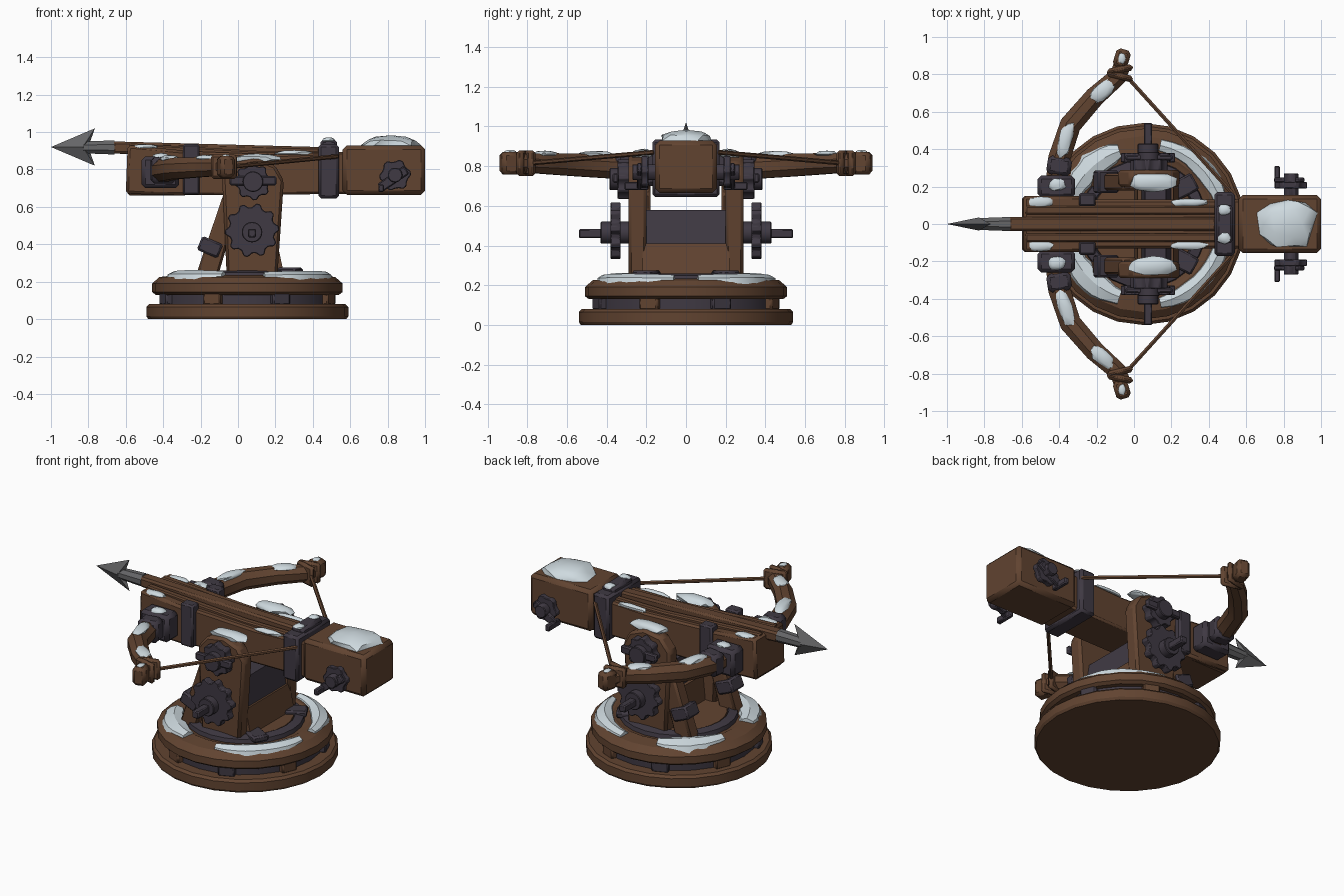
import bpy, bmesh, math, random
from mathutils import Vector, Matrix

random.seed(4)
if "Cube" in bpy.data.objects:
    bpy.data.objects.remove(bpy.data.objects["Cube"])


def material(name, rgb):
    m = bpy.data.materials.new(name)
    m.use_nodes = True
    m.diffuse_color = (*rgb, 1)
    bsdf = m.node_tree.nodes["Principled BSDF"]
    bsdf.inputs["Base Color"].default_value = (*rgb, 1)
    bsdf.inputs["Roughness"].default_value = 0.8
    return m


WOOD = material("brown wood", (0.12, 0.057, 0.03))
IRON = material("dark iron", (0.05, 0.041, 0.056))
STEEL = material("grey steel", (0.13, 0.13, 0.135))
SNOW = material("pale snow", (0.62, 0.7, 0.74))


def finish(name, bm, mat, bevel=0.0, angle=30):
    bmesh.ops.recalc_face_normals(bm, faces=bm.faces)
    me = bpy.data.meshes.new(name)
    bm.to_mesh(me)
    bm.free()
    ob = bpy.data.objects.new(name, me)
    bpy.context.collection.objects.link(ob)
    me.materials.append(mat)
    if bevel:
        mod = ob.modifiers.new("worn edges", "BEVEL")
        mod.width, mod.segments = bevel, 1
    bpy.ops.object.select_all(action="DESELECT")
    ob.select_set(True)
    bpy.context.view_layer.objects.active = ob
    bpy.ops.object.shade_smooth_by_angle(angle=math.radians(angle))
    return ob


def prism(name, profile, y0, y1, mat, bevel=0.0):
    """Extrude an x-z outline along y."""
    bm = bmesh.new()
    face = bm.faces.new([bm.verts.new((x, y0, z)) for x, z in profile])
    out = bmesh.ops.extrude_face_region(bm, geom=[face])["geom"]
    for v in out:
        if isinstance(v, bmesh.types.BMVert):
            v.co.y = y1
    return finish(name, bm, mat, bevel)


def box(name, centre, size, mat, bevel=0.01, turn=(0, 0, 0)):
    bm = bmesh.new()
    bmesh.ops.create_cube(bm, size=1)
    bmesh.ops.scale(bm, vec=size, verts=bm.verts)
    ob = finish(name, bm, mat, bevel)
    ob.location, ob.rotation_euler = centre, turn
    return ob


def disc(name, rings, mat, sides=24):
    """Turn a list of (radius, height) about the pedestal axis."""
    bm = bmesh.new()
    loops = [[bm.verts.new((0.05 + r * math.cos(2 * math.pi * i / sides),
                            r * math.sin(2 * math.pi * i / sides), z))
              for i in range(sides)] for r, z in rings]
    for a, b in zip(loops, loops[1:]):
        for i in range(sides):
            j = (i + 1) % sides
            bm.faces.new((a[i], a[j], b[j], b[i]))
    bm.faces.new(loops[0])
    bm.faces.new(loops[-1])
    return finish(name, bm, mat)


def gear(name, x, z, radius, teeth, y0, y1, mat=IRON, depth=0.85):
    outline = []
    for i in range(teeth * 4):
        r = radius if i % 4 < 2 else radius * depth
        a = 2 * math.pi * i / (teeth * 4)
        outline.append((x + r * math.cos(a), z + r * math.sin(a)))
    return prism(name, outline, y0, y1, mat, 0.004)


def tube(name, points, mat, sides=8, flat=1.0):
    """Sweep a round section along (x, y, z, radius) points."""
    bm, loops = bmesh.new(), []
    pos = [Vector(p[:3]) for p in points]
    for i, p in enumerate(points):
        t = (pos[min(i + 1, len(pos) - 1)] - pos[max(i - 1, 0)]).normalized()
        u = t.cross(Vector((0, 0, 1))).normalized()
        w = u.cross(t)
        angles = [2 * math.pi * (k + 0.5) / sides for k in range(sides)]
        loops.append([bm.verts.new(pos[i] + p[3] * (u * math.cos(a) * flat + w * math.sin(a)))
                      for a in angles])
    for a, b in zip(loops, loops[1:]):
        for k in range(sides):
            j = (k + 1) % sides
            bm.faces.new((a[k], a[j], b[j], b[k]))
    bm.faces.new(loops[0])
    bm.faces.new(loops[-1])
    return finish(name, bm, mat, angle=40)


def snow_patch(name, centre, size, turn=0.0):
    """Low rounded heap with an uneven rim."""
    bm = bmesh.new()
    bmesh.ops.create_icosphere(bm, subdivisions=2, radius=1)
    for v in bm.verts:
        wobble = random.uniform(0.85, 1.12)
        # Square the plan off a little, then flatten the underside
        v.co.x = math.copysign(abs(v.co.x) ** 0.8, v.co.x) * wobble
        v.co.y = math.copysign(abs(v.co.y) ** 0.8, v.co.y) * wobble
        v.co.z = max(v.co.z, -0.3)
    bmesh.ops.scale(bm, vec=size, verts=bm.verts)
    ob = finish(name, bm, SNOW, angle=35)
    ob.location, ob.rotation_euler.z = centre, turn


def snow_arc(name, start, end, inner, outer, z, steps=9):
    """Drift lying along the pedestal rim."""
    bm, rows = bmesh.new(), []
    for i in range(steps + 1):
        a = math.radians(start + (end - start) * i / steps)
        fade = math.sin(math.pi * (0.12 + 0.76 * i / steps)) ** 0.5
        mid, half = (inner + outer) / 2, (outer - inner) / 2 * fade * random.uniform(0.85, 1.1)
        row = []
        for r, h in ((mid - half, -0.03), (mid - half * 0.7, 0.015), (mid, 0.03),
                     (mid + half * 0.75, 0.01), (mid + half, -0.04)):
            row.append(bm.verts.new((0.05 + r * math.cos(a), r * math.sin(a), z + h * (0.5 + fade / 2))))
        rows.append(row)
    for a, b in zip(rows, rows[1:]):
        for k in range(5):
            bm.faces.new((a[k], a[(k + 1) % 5], b[(k + 1) % 5], b[k]))
    bm.faces.new(rows[0])
    bm.faces.new(rows[-1])
    finish(name, bm, SNOW)


# Turntable pedestal
disc("base_disc", [(0.53, 0), (0.54, 0.015), (0.54, 0.065), (0.525, 0.08)], WOOD)
disc("bearing_core", [(0.46, 0.07), (0.46, 0.15)], IRON)
disc("upper_disc", [(0.49, 0.13), (0.51, 0.145), (0.51, 0.19), (0.47, 0.225), (0.38, 0.235),
                    (0.36, 0.225)], WOOD)
disc("inner_ring", [(0.35, 0.2), (0.34, 0.25), (0.29, 0.26), (0.28, 0.24)], IRON)
disc("deck", [(0.3, 0.2), (0.28, 0.255)], WOOD)
for i in range(8):
    a = math.radians(45 * i + 22)
    box("bearing_block", (0.05 + 0.46 * math.cos(a), 0.46 * math.sin(a), 0.11), (0.06, 0.1, 0.07),
        WOOD if i % 2 else IRON, 0.008, (0, 0, a))

# Crosspiece between the uprights
prism("cross_block", [(0, 0.22), (0.25, 0.22), (0.21, 0.41), (0.02, 0.41)], -0.22, 0.22, WOOD)
prism("iron_crossplate", [(0.04, 0.4), (0.2, 0.4), (0.17, 0.58), (0.06, 0.58)], -0.22, 0.22, IRON)

# Main beam, thicker butt and raised rails
prism("beam", [(-0.59, 0.66), (0.7, 0.67), (0.7, 0.9), (0.2, 0.88), (-0.59, 0.91)], -0.13, 0.13, WOOD, 0.012)
prism("beam_nose", [(-0.6, 0.67), (-0.27, 0.66), (-0.27, 0.9), (-0.59, 0.93)], -0.15, 0.15, WOOD, 0.015)
box("beam_butt", (0.78, 0, 0.797), (0.44, 0.31, 0.265), WOOD, 0.022)
for s in (1, -1):
    prism("rail", [(-0.58, 0.88), (0.45, 0.86), (0.45, 0.9), (0.1, 0.9), (-0.58, 0.94)],
          s * 0.05, s * 0.095, WOOD, 0.008)

# Iron bands around the beam
box("rear_band", (0.485, 0, 0.79), (0.11, 0.34, 0.29), IRON, 0.015)
box("rear_band_cap", (0.485, 0, 0.935), (0.09, 0.2, 0.05), IRON, 0.015)
for s in (1, -1):
    box("front_band", (-0.25, s * 0.13, 0.8), (0.09, 0.07, 0.27), IRON, 0.01)

# Bolt with shaft and barbed head
prism("bolt_shaft", [(-0.67, 0.885), (0.44, 0.86), (0.44, 0.92), (-0.67, 0.95)], -0.038, 0.038, WOOD, 0.012)
tube("bolt_socket", [(-0.83, 0, 0.918, 0.034), (-0.66, 0, 0.918, 0.041)], STEEL)
bm = bmesh.new()
rim = [bm.verts.new((x, 0, z)) for x, z in ((-1, 0.92), (-0.765, 1.02), (-0.79, 0.95),
                                            (-0.79, 0.89), (-0.765, 0.82))]
for y in (-0.035, 0.035):
    ridge = bm.verts.new((-0.83, y, 0.92))
    for a, b in zip(rim, rim[1:] + rim[:1]):
        bm.faces.new((a, b, ridge))
finish("bolt_head", bm, STEEL, angle=5)

for s in (1, -1):
    # Uprights and leaning struts
    prism("upright", [(-0.06, 0.22), (0.21, 0.22), (0.245, 0.74), (0.2, 0.82), (0.1, 0.86),
                      (-0.02, 0.84), (-0.085, 0.76)], s * 0.2, s * 0.29, WOOD, 0.015)
    prism("strut", [(-0.23, 0.22), (-0.11, 0.22), (0.02, 0.66), (-0.06, 0.72)],
          s * 0.18, s * 0.27, WOOD, 0.012)
    box("strut_clamp", (-0.15, s * 0.225, 0.385), (0.12, 0.12, 0.08), IRON, 0.01, (0, 0.4, 0))
    box("foot_plate", (0.27, s * 0.2, 0.255), (0.13, 0.1, 0.04), IRON, 0.01, (0, 0, s * 0.5))

    # Pivot hub and drive gear
    gear("pivot_gear", 0.08, 0.735, 0.1, 8, s * 0.28, s * 0.345)
    gear("pivot_cap", 0.08, 0.735, 0.055, 6, s * 0.34, s * 0.385, depth=1)
    gear("drive_gear", 0.075, 0.475, 0.145, 10, s * 0.33, s * 0.38)
    gear("drive_hub", 0.075, 0.465, 0.055, 5, s * 0.27, s * 0.43, depth=1)
    box("drive_axle", (0.075, s * 0.46, 0.46), (0.045, 0.16, 0.045), IRON, 0.006)
    box("axle_crossbar", (0.08, s * 0.355, 0.74), (0.25, 0.03, 0.05), IRON, 0.008)

    # Rear winch
    gear("winch_gear", 0.84, 0.77, 0.085, 6, s * 0.19, s * 0.225)
    gear("winch_axle", 0.84, 0.77, 0.04, 3, s * 0.14, s * 0.27, depth=1)
    box("winch_arm", (0.83, s * 0.235, 0.75), (0.17, 0.025, 0.05), IRON, 0.006, (0, -0.6, 0))
    box("winch_handle", (0.765, s * 0.25, 0.7), (0.03, 0.12, 0.04), IRON, 0.006)

    # Bow limb, socket, lashing and string
    box("limb_socket", (-0.415, s * 0.2, 0.785), (0.2, 0.12, 0.17), IRON, 0.02)
    box("limb_collar", (-0.4, s * 0.31, 0.795), (0.13, 0.1, 0.14), IRON, 0.02, (0, 0, -s * 0.15))
    tube("bow_limb", [(-0.42, s * 0.18, 0.79, 0.06), (-0.4, s * 0.35, 0.795, 0.064),
                      (-0.34, s * 0.53, 0.805, 0.062), (-0.21, s * 0.68, 0.812, 0.058),
                      (-0.085, s * 0.79, 0.815, 0.052), (-0.06, s * 0.86, 0.815, 0.05)], WOOD)
    box("limb_tip", (-0.065, s * 0.885, 0.815), (0.08, 0.1, 0.115), WOOD, 0.018, (0, 0, -s * 0.3))
    for k, lean in enumerate((-0.25, 0.2)):
        box("lashing", (-0.075, s * (0.79 + 0.035 * k), 0.815), (0.14, 0.035, 0.13), WOOD, 0.014,
            (0, 0, s * lean))
    tube("bow_string", [(-0.04, s * 0.79, 0.815, 0.012), (0.53, s * 0.16, 0.87, 0.012)], WOOD, 6)

    # Snow on the uprights, limbs, beam and pedestal
    snow_patch("upright_snow", (0.1, s * 0.225, 0.853), (0.125, 0.05, 0.032))
    snow_patch("socket_snow", (-0.41, s * 0.21, 0.868), (0.045, 0.035, 0.02))
    snow_patch("limb_snow", (-0.365, s * 0.45, 0.855), (0.038, 0.1, 0.022), -s * 0.3)
    snow_patch("outer_limb_snow", (-0.17, s * 0.71, 0.86), (0.04, 0.075, 0.018), -s * 0.85)
    snow_patch("tip_snow", (-0.065, s * 0.885, 0.87), (0.02, 0.03, 0.012))
    snow_patch("band_snow", (0.485, s * 0.075, 0.955), (0.035, 0.03, 0.017))
    snow_patch("beam_snow", (0.3, s * 0.115, 0.885), (0.1, 0.022, 0.018))
    snow_patch("nose_snow", (-0.5, s * 0.118, 0.92), (0.07, 0.028, 0.015))
    snow_arc("wide_rim_snow", s * 8, s * 78, 0.37, 0.49, 0.228)
    snow_arc("front_rim_snow", s * 108, s * 162, 0.33, 0.49, 0.232)

# Snow heap on the butt
snow_patch("butt_snow", (0.82, 0, 0.928), (0.155, 0.14, 0.055))
